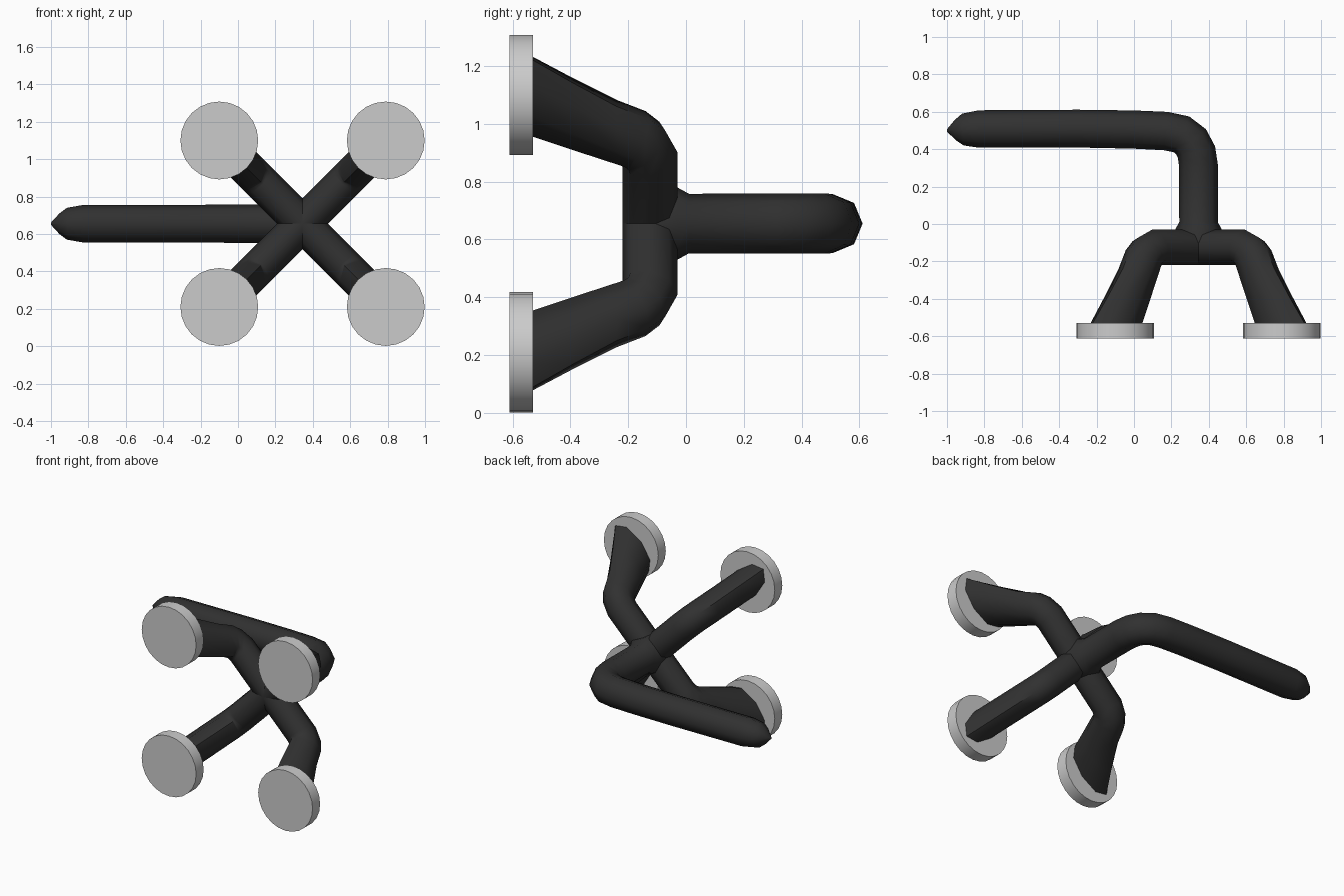
import bpy, bmesh, math
from mathutils import Vector

if "Cube" in bpy.data.objects:
    bpy.data.objects.remove(bpy.data.objects["Cube"])

CX, CZ = 0.345, 0.655          # hub centre in the front view
S = 8                          # sides of every tube

dark = bpy.data.materials.new("dark_rubber")
dark.diffuse_color = (0.03, 0.03, 0.03, 1)
dark.use_nodes = True
dark.node_tree.nodes["Principled BSDF"].inputs["Base Color"].default_value = dark.diffuse_color


def loft(name, rings, mat):
    """Skin a list of (centre, half_axis_u, half_axis_v) octagon rings."""
    bm = bmesh.new()
    loops = []
    for c, u, v in rings:
        loops.append([bm.verts.new(c + u * math.cos(k * math.tau / S) + v * math.sin(k * math.tau / S))
                      for k in range(S)])
    for a, b in zip(loops, loops[1:]):
        for k in range(S):
            j = (k + 1) % S
            bm.faces.new((a[k], a[j], b[j], b[k]))
    bm.faces.new(loops[0])
    bm.faces.new(loops[-1])
    bmesh.ops.recalc_face_normals(bm, faces=bm.faces)
    me = bpy.data.meshes.new(name)
    bm.to_mesh(me)
    bm.free()
    ob = bpy.data.objects.new(name, me)
    bpy.context.collection.objects.link(ob)
    if mat:
        me.materials.append(mat)
    smooth(ob)
    return ob


def smooth(ob):
    bpy.ops.object.select_all(action='DESELECT')
    ob.select_set(True)
    bpy.context.view_layer.objects.active = ob
    bpy.ops.object.shade_smooth_by_angle(angle=math.radians(50))


# Bent half of a crossing arm: (inner, outer) points as (distance from hub, y)
half = [((0.30, -0.22), (0.35, -0.03)),
        ((0.31, -0.22), (0.45, -0.07)),
        ((0.315, -0.225), (0.51, -0.125)),
        ((0.317, -0.23), (0.573, -0.24)),
        ((0.383, -0.39), (0.687, -0.39)),
        ((0.445, -0.54), (0.808, -0.54))]
profile = [((-i[0], i[1]), (-o[0], o[1])) for i, o in reversed(half)] + half

# Two crossing arms, each a continuous tube bent forward at both ends
for name, sz in (("rising_arm", 1), ("falling_arm", -1)):
    d = Vector((1, 0, sz)).normalized()
    side = Vector((-sz, 0, 1)).normalized() * 0.097
    hub = Vector((CX, 0, CZ))
    rings = []
    for i, o in profile:
        pi = hub + d * i[0] + Vector((0, i[1], 0))
        po = hub + d * o[0] + Vector((0, o[1], 0))
        rings.append(((pi + po) / 2, (po - pi) / 2, side))
    loft(name, rings, dark)

# Handle: straight stem, rounded bend, long grip with tapered tip (x, y, radius)
path = [(CX, -0.12, 0.125), (CX, -0.03, 0.125), (CX, 0.01, 0.103), (CX, 0.31, 0.104),
        (0.334, 0.385, 0.104), (0.305, 0.44, 0.104), (0.255, 0.479, 0.104),
        (0.17, 0.497, 0.103), (0, 0.505, 0.102), (-0.3, 0.51, 0.101),
        (-0.83, 0.508, 0.1), (-0.915, 0.505, 0.085), (-0.955, 0.502, 0.055), (-1.0, 0.5, 0.006)]
rings = []
for n, (x, y, r) in enumerate(path):
    a, b = path[max(n - 1, 0)], path[min(n + 1, len(path) - 1)]
    t = Vector((b[0] - a[0], b[1] - a[1], 0)).normalized()
    rings.append((Vector((x, y, CZ)), Vector((t.y, -t.x, 0)) * r, Vector((0, 0, r))))
loft("handle", rings, dark)

# Round pads at the four arm ends
for n, (x, z) in enumerate([(-0.1, 0.21), (0.79, 0.21), (-0.1, 1.1), (0.79, 1.1)]):
    bpy.ops.mesh.primitive_cylinder_add(vertices=24, radius=0.208, depth=0.082,
                                        location=(x, -0.57, z), rotation=(math.pi / 2, 0, 0))
    pad = bpy.context.object
    pad.name = f"pad_{n + 1}"
    smooth(pad)
